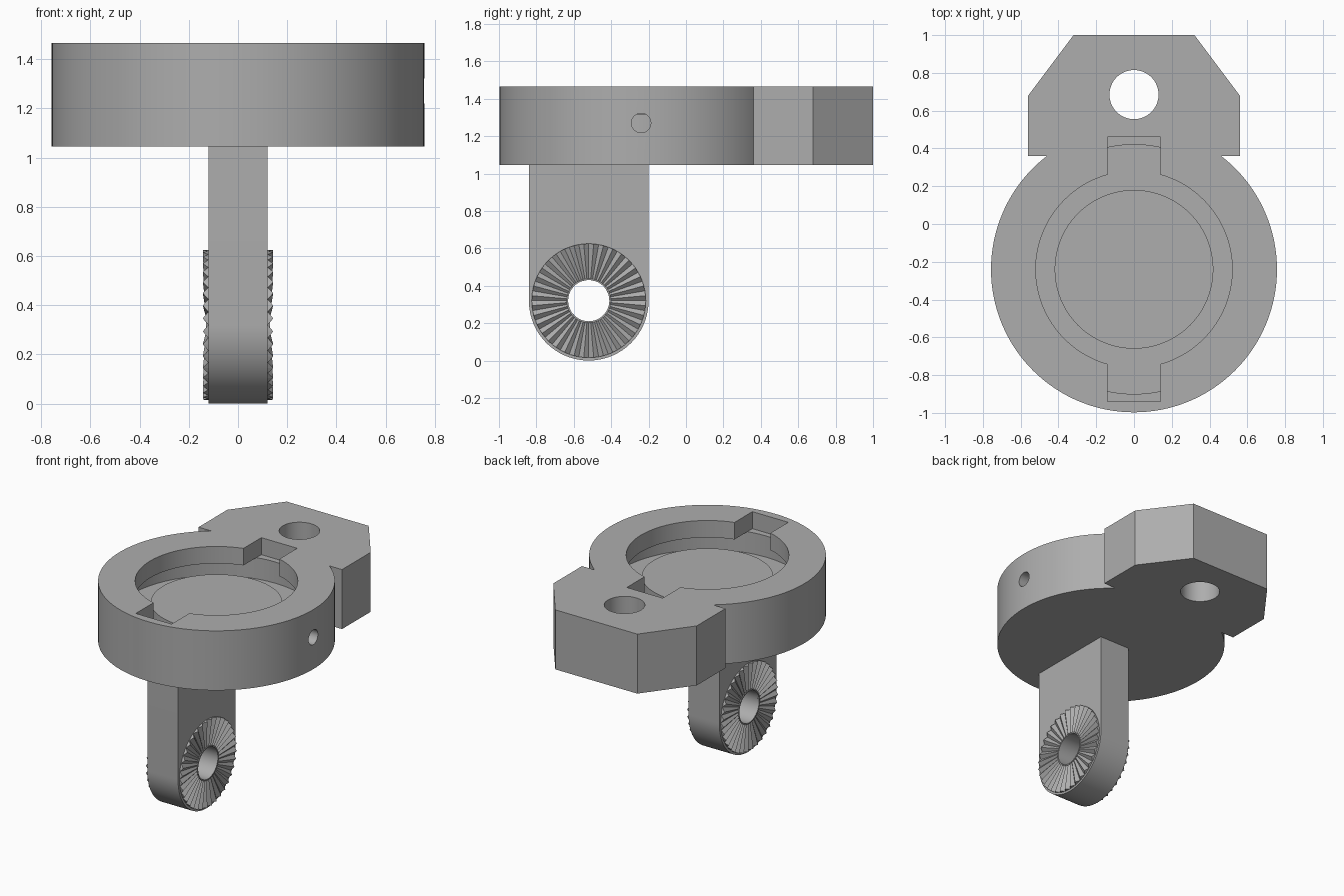
import bpy, bmesh, math
from mathutils import Vector

cube = bpy.data.objects.get("Cube")
if cube:
    bpy.data.objects.remove(cube, do_unlink=True)

grey = bpy.data.materials.new("matte grey")
grey.use_nodes = True
COLOUR = (0.42, 0.42, 0.42, 1)
grey.diffuse_color = COLOUR
grey.node_tree.nodes["Principled BSDF"].inputs["Base Color"].default_value = COLOUR

CY = -0.24                 # ring centre
TOP, BOTTOM = 1.465, 1.045  # head heights
LIP, FLOOR = 1.345, 1.195   # underside of lip, floor of channel
PY, PZ = -0.52, 0.32        # pivot centre


def finish(name, bm):
    bmesh.ops.recalc_face_normals(bm, faces=bm.faces)
    mesh = bpy.data.meshes.new(name)
    bm.to_mesh(mesh)
    bm.free()
    ob = bpy.data.objects.new(name, mesh)
    bpy.context.collection.objects.link(ob)
    mesh.materials.append(grey)
    return ob


def prism(name, points, direction):
    """Extrude a flat outline along a direction."""
    bm = bmesh.new()
    face = bm.faces.new([bm.verts.new(p) for p in points])
    ext = bmesh.ops.extrude_face_region(bm, geom=[face])
    moved = [v for v in ext["geom"] if isinstance(v, bmesh.types.BMVert)]
    bmesh.ops.translate(bm, verts=moved, vec=Vector(direction))
    return finish(name, bm)


def arc(r, start, end, n):
    return [(r * math.cos(start + (end - start) * i / n),
             r * math.sin(start + (end - start) * i / n)) for i in range(n + 1)]


def disc(name, y, r, z0, z1, n=128):
    pts = [(a, y + b, z0) for a, b in arc(r, 0, math.tau, n)[:-1]]
    return prism(name, pts, (0, 0, z1 - z0))


def rod(name, y, z, r, x0, x1, n=64):
    pts = [(x0, y + a, z + b) for a, b in arc(r, 0, math.tau, n)[:-1]]
    return prism(name, pts, (x1 - x0, 0, 0))


def boolean(ob, tool, op="DIFFERENCE"):
    mod = ob.modifiers.new(op.lower(), "BOOLEAN")
    mod.operation, mod.solver, mod.object = op, "EXACT", tool
    bpy.context.view_layer.objects.active = ob
    bpy.ops.object.modifier_apply(modifier=mod.name)
    bpy.data.objects.remove(tool, do_unlink=True)


def smooth(ob):
    bpy.ops.object.select_all(action="DESELECT")
    ob.select_set(True)
    bpy.context.view_layer.objects.active = ob
    bpy.ops.object.shade_smooth_by_angle(angle=math.radians(25))


# Head: round body with a chamfered lug at the back
head = disc("head", CY, 0.757, BOTTOM, TOP)
half = [(0.56, 0.36), (0.56, 0.68), (0.32, 1.0)]
outline = half + [(-x, y) for x, y in reversed(half)]
boolean(head, prism("lug", [(x, y, BOTTOM) for x, y in outline],
                    (0, 0, TOP - BOTTOM)), "UNION")

# Socket: opening, two key slots, undercut channel
boolean(head, disc("opening", CY, 0.52, LIP - 0.05, TOP + 0.1))
slot = [(sx * 0.14, CY + sy * 0.7, LIP) for sx, sy in ((-1, -1), (1, -1), (1, 1), (-1, 1))]
boolean(head, prism("slot", slot, (0, 0, 0.3)))
boolean(head, disc("channel", CY, 0.66, FLOOR, LIP))

# Lug hole and set-screw hole
boolean(head, disc("lug_hole", 0.685, 0.13, BOTTOM - 0.1, TOP + 0.1, 64))
boolean(head, rod("screw_hole", CY, 1.27, 0.052, 0.6, 0.9, 32))
smooth(head)

# Raised pad in the socket floor
smooth(disc("floor_pad", CY, 0.42, FLOOR - 0.02, 1.315))

# Arm with rounded lower end and pivot hole
profile = [(-0.32, BOTTOM + 0.01 - PZ)] + arc(0.32, math.pi, math.tau, 48) \
    + [(0.32, BOTTOM + 0.01 - PZ)]
arm = prism("arm", [(-0.12, PY + a, PZ + b) for a, b in profile], (0.24, 0, 0))
boolean(arm, rod("pivot_hole", PY, PZ, 0.11, -0.3, 0.3))
smooth(arm)


# Serrated rings: radial teeth on both faces of the arm
def serrated_ring(name, side, teeth=36):
    bm = bmesh.new()
    n = teeth * 2
    rows = []
    for r, low, high in ((0.11, 0.115, 0.115), (0.11, 0.13, 0.13), (0.118, 0.13, 0.13),
                         (0.118, 0.121, 0.13), (0.305, 0.121, 0.143), (0.305, 0.115, 0.115)):
        rows.append([bm.verts.new((side * (high if i % 2 else low),
                                   PY + r * math.cos(math.tau * i / n),
                                   PZ + r * math.sin(math.tau * i / n)))
                     for i in range(n)])
    for a, b in zip(rows, rows[1:] + rows[:1]):
        for i in range(n):
            j = (i + 1) % n
            bm.faces.new((a[i], a[j], b[j], b[i]))
    bmesh.ops.remove_doubles(bm, verts=bm.verts, dist=0.0001)
    return finish(name, bm)


serrated_ring("left_serration", 1)
serrated_ring("right_serration", -1)
